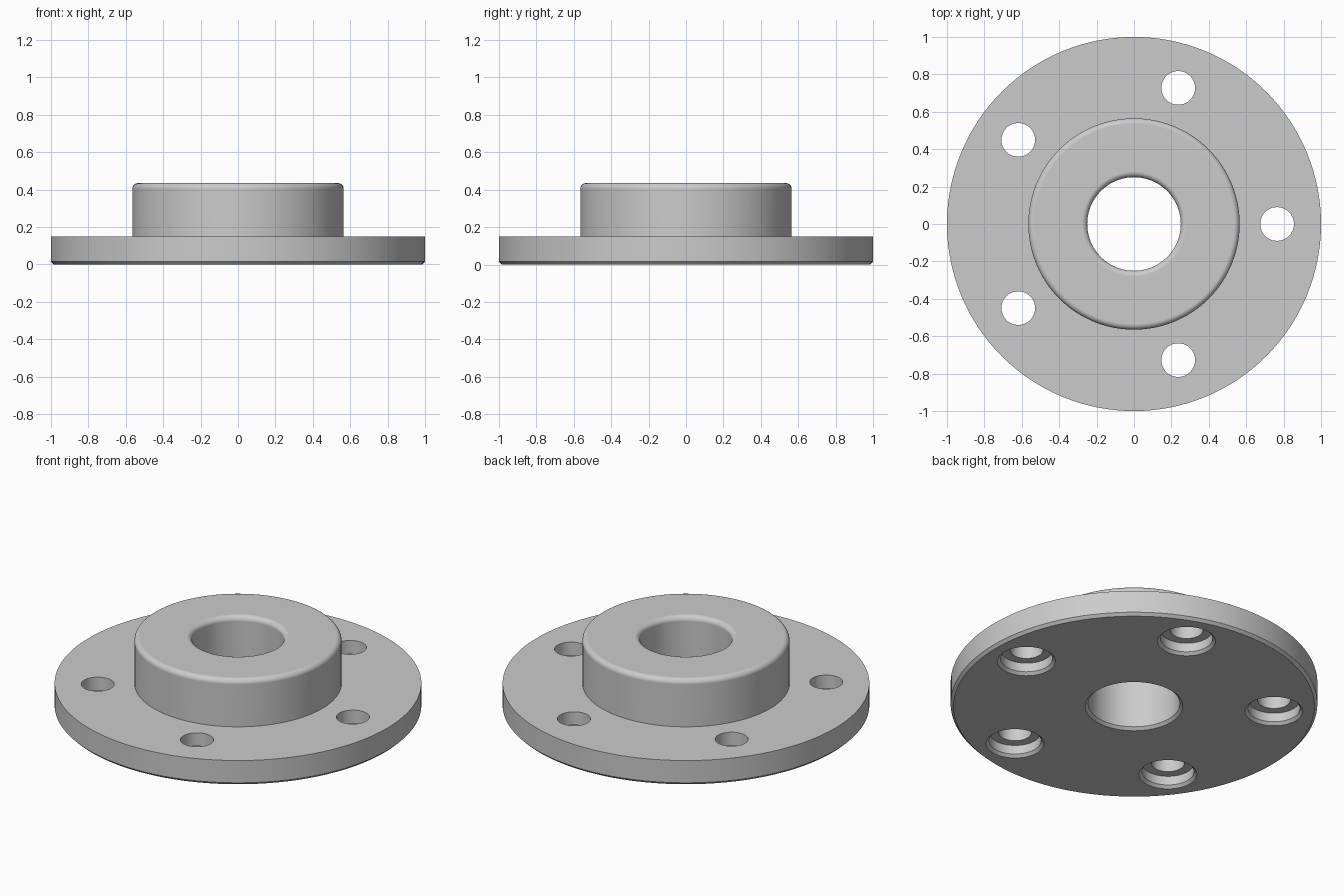
import bpy
import bmesh
from math import sin, cos, pi, tau, radians
from mathutils import Matrix

old = bpy.data.objects.get("Cube")
if old:
    bpy.data.objects.remove(old, do_unlink=True)

# Single grey metal colour
metal = bpy.data.materials.new("grey_metal")
metal.use_nodes = True
grey = (0.6, 0.6, 0.6, 1)
metal.diffuse_color = grey
metal.node_tree.nodes["Principled BSDF"].inputs["Base Color"].default_value = grey


def arc(r, z, radius, start, end, steps=6):
    """Points (r, z) of a rounded corner."""
    angles = [radians(start + (end - start) * i / steps) for i in range(steps + 1)]
    return [(r + radius * cos(a), z + radius * sin(a)) for a in angles]


def revolve(bm, profile, steps):
    """Spin a closed (r, z) profile around z and return its new vertices."""
    verts = [bm.verts.new((r, 0, z)) for r, z in profile]
    edges = [bm.edges.new((verts[i - 1], verts[i])) for i in range(len(verts))]
    bmesh.ops.spin(bm, geom=verts + edges, cent=(0, 0, 0), axis=(0, 0, 1),
                   angle=tau, steps=steps, use_duplicate=False)
    bmesh.ops.remove_doubles(bm, verts=bm.verts[:], dist=1e-5)


def make_object(name, bm):
    bmesh.ops.recalc_face_normals(bm, faces=bm.faces[:])
    mesh = bpy.data.meshes.new(name)
    bm.to_mesh(mesh)
    bm.free()
    mesh.materials.append(metal)
    obj = bpy.data.objects.new(name, mesh)
    bpy.context.collection.objects.link(obj)
    return obj


RIM, HUB, BORE = 1.0, 0.565, 0.25
PLATE_TOP, HUB_TOP = 0.15, 0.435
CHAMFER, FILLET = 0.016, 0.03

# Flange body: plate, raised hub and central bore in one turned profile
profile = [(BORE + CHAMFER, 0), (RIM - CHAMFER, 0), (RIM, CHAMFER),
           (RIM, PLATE_TOP), (HUB, PLATE_TOP)]
profile += arc(HUB - FILLET, HUB_TOP - FILLET, FILLET, 0, 90)
profile += arc(BORE + FILLET, HUB_TOP - FILLET, FILLET, 90, 180)
profile.append((BORE, CHAMFER))
bm = bmesh.new()
revolve(bm, profile, 128)
flange = make_object("flange", bm)

# Five bolt holes, counterbored and chamfered from below
HOLE, COUNTERBORE, DEPTH, BOLT_CIRCLE = 0.09, 0.142, 0.07, 0.765
cutter_profile = [(0, -CHAMFER), (COUNTERBORE + 2 * CHAMFER, -CHAMFER),
                  (COUNTERBORE, CHAMFER), (COUNTERBORE, DEPTH),
                  (HOLE, DEPTH), (HOLE, 0.25), (0, 0.25)]
holes = bmesh.new()
for i in range(5):
    one = bmesh.new()
    revolve(one, cutter_profile, 48)
    # Drop the inner axis edge left by the spin
    bmesh.ops.delete(one, geom=[e for e in one.edges if not e.link_faces], context="EDGES")
    one.transform(Matrix.Rotation(tau * i / 5, 4, "Z") @ Matrix.Translation((BOLT_CIRCLE, 0, 0)))
    part = bpy.data.meshes.new("hole_part")
    one.to_mesh(part)
    one.free()
    holes.from_mesh(part)
    bpy.data.meshes.remove(part)
cutter = make_object("bolt_hole_cutter", holes)
cutter.hide_render = True

cut = flange.modifiers.new("bolt_holes", "BOOLEAN")
cut.operation = "DIFFERENCE"
cut.solver = "EXACT"
cut.object = cutter

bpy.ops.object.select_all(action="DESELECT")
flange.select_set(True)
bpy.context.view_layer.objects.active = flange
bpy.ops.object.modifier_apply(modifier=cut.name)
bpy.data.objects.remove(cutter, do_unlink=True)

# Smooth turned surfaces, crisp edges and flat faces
bpy.ops.object.shade_smooth_by_angle(angle=radians(30))
weighted = flange.modifiers.new("flat_face_normals", "WEIGHTED_NORMAL")
weighted.keep_sharp = True
